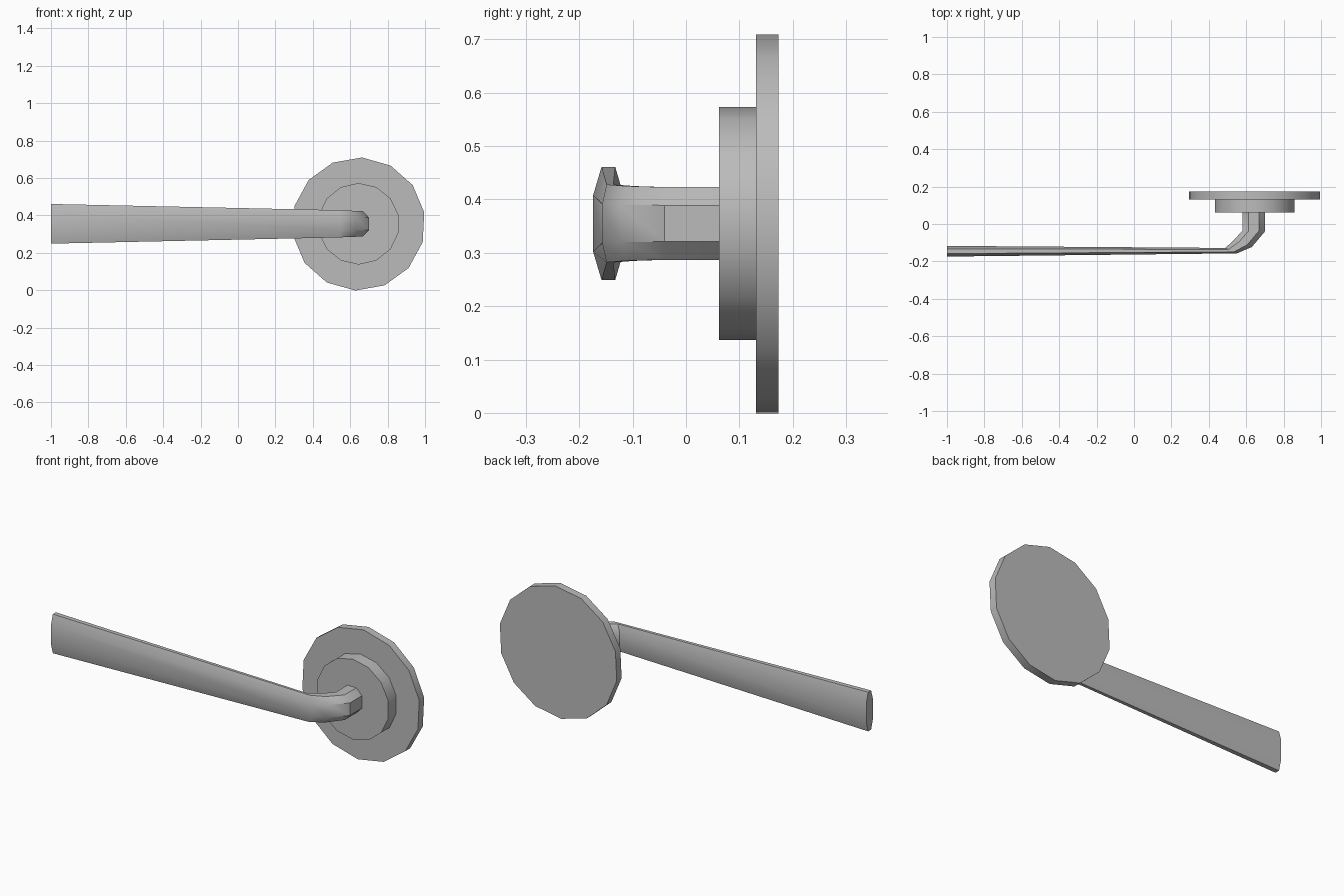
import bpy, bmesh, math
from mathutils import Vector

cube = bpy.data.objects.get("Cube")
if cube:
    bpy.data.objects.remove(cube, do_unlink=True)

metal = bpy.data.materials.new("satin_grey_metal")
metal.use_nodes = True
GREY = (0.5, 0.5, 0.5, 1)
metal.diffuse_color = GREY
metal.node_tree.nodes["Principled BSDF"].inputs["Base Color"].default_value = GREY


def loft(name, rings, smooth_angle):
    """Skin a closed tube through rings of points and cap both ends."""
    bm = bmesh.new()
    loops = [[bm.verts.new(p) for p in ring] for ring in rings]
    count = len(loops[0])
    for a, b in zip(loops, loops[1:]):
        for i in range(count):
            j = (i + 1) % count
            bm.faces.new((a[i], a[j], b[j], b[i]))
    bm.faces.new(loops[0])
    bm.faces.new(loops[-1])
    bmesh.ops.recalc_face_normals(bm, faces=bm.faces)
    mesh = bpy.data.meshes.new(name)
    bm.to_mesh(mesh)
    bm.free()
    mesh.materials.append(metal)
    obj = bpy.data.objects.new(name, mesh)
    bpy.context.collection.objects.link(obj)
    bpy.ops.object.select_all(action="DESELECT")
    obj.select_set(True)
    bpy.context.view_layer.objects.active = obj
    bpy.ops.object.shade_smooth_by_angle(angle=math.radians(smooth_angle))
    return obj


def disc(name, x, z, radius, front, back, sides, turn):
    angles = [math.radians(turn) + math.tau * i / sides for i in range(sides)]
    loft(name, [[(x + radius * math.cos(a), y, z + radius * math.sin(a))
                 for a in angles] for y in (front, back)], 35)


def octagon(inner, outer, height):
    """Chamfered section spanning two plan points, centred on the lever axis."""
    a, b = Vector((*inner, 0.355)), Vector((*outer, 0.355))
    mid, half = (a + b) / 2, (b - a) / 2
    shape = [(1, .5), (.45, 1), (-.45, 1), (-1, .5),
             (-1, -.5), (-.45, -1), (.45, -1), (1, -.5)]
    return [mid + half * u + Vector((0, 0, height * v)) for u, v in shape]


# Wall plate and raised collar
disc("wall_plate", 0.645, 0.354, 0.356, 0.131, 0.173, 14, 10)
disc("raised_collar", 0.645, 0.355, 0.218, 0.062, 0.131, 14, 13)

# Neck bending into a lever that widens toward its free end
loft("lever_handle", [
    octagon((0.58, 0.064), (0.70, 0.064), 0.068),
    octagon((0.58, -0.035), (0.70, -0.04), 0.068),
    octagon((0.535, -0.085), (0.63, -0.123), 0.070),
    octagon((0.488, -0.128), (0.55, -0.157), 0.073),
    octagon((-1, -0.117), (-1, -0.174), 0.106),
], 35)
